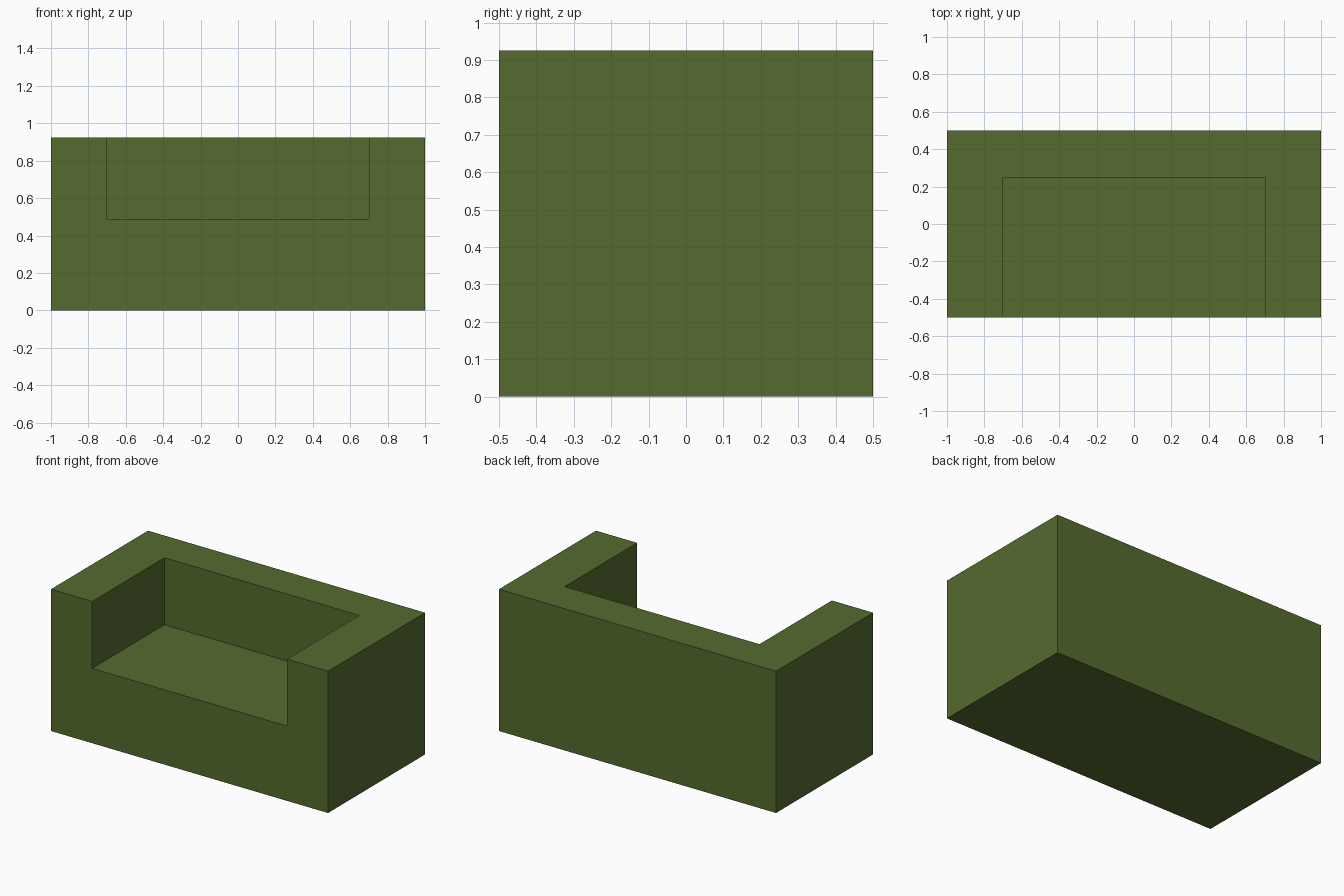
import bpy

if "Cube" in bpy.data.objects:
    bpy.data.objects.remove(bpy.data.objects["Cube"])

WIDTH, DEPTH, HEIGHT = 2.0, 1.0, 0.925
SEAT_HEIGHT = 0.488
ARM_INNER_X = 0.703
BACK_FRONT_Y = 0.246

olive = bpy.data.materials.new("olive green")
olive.diffuse_color = (0.0908, 0.147, 0.0284, 1.0)
olive.use_nodes = True
olive.node_tree.nodes["Principled BSDF"].inputs["Base Color"].default_value = olive.diffuse_color


def box(name, lo, hi):
    """Box between two opposite corners."""
    centre = [(a + b) / 2 for a, b in zip(lo, hi)]
    bpy.ops.mesh.primitive_cube_add(size=1, location=centre)
    ob = bpy.context.object
    ob.name = name
    ob.scale = [b - a for a, b in zip(lo, hi)]
    bpy.ops.object.transform_apply(location=True, rotation=False, scale=True)
    ob.data.materials.append(olive)
    return ob


# Sofa body: one solid block
sofa = box("sofa_body", (-WIDTH / 2, -DEPTH / 2, 0), (WIDTH / 2, DEPTH / 2, HEIGHT))

# Seat recess: open at the front and top, leaving the arms and back
cutter = box("seat_recess_cutter",
             (-ARM_INNER_X, -DEPTH / 2 - 0.2, SEAT_HEIGHT),
             (ARM_INNER_X, BACK_FRONT_Y, HEIGHT + 0.2))
cutter.hide_render = True

cut = sofa.modifiers.new("seat recess", 'BOOLEAN')
cut.operation = 'DIFFERENCE'
cut.solver = 'EXACT'
cut.object = cutter

# Apply the cut and remove the helper
bpy.ops.object.select_all(action='DESELECT')
sofa.select_set(True)
bpy.context.view_layer.objects.active = sofa
bpy.ops.object.modifier_apply(modifier=cut.name)
bpy.data.objects.remove(cutter, do_unlink=True)
